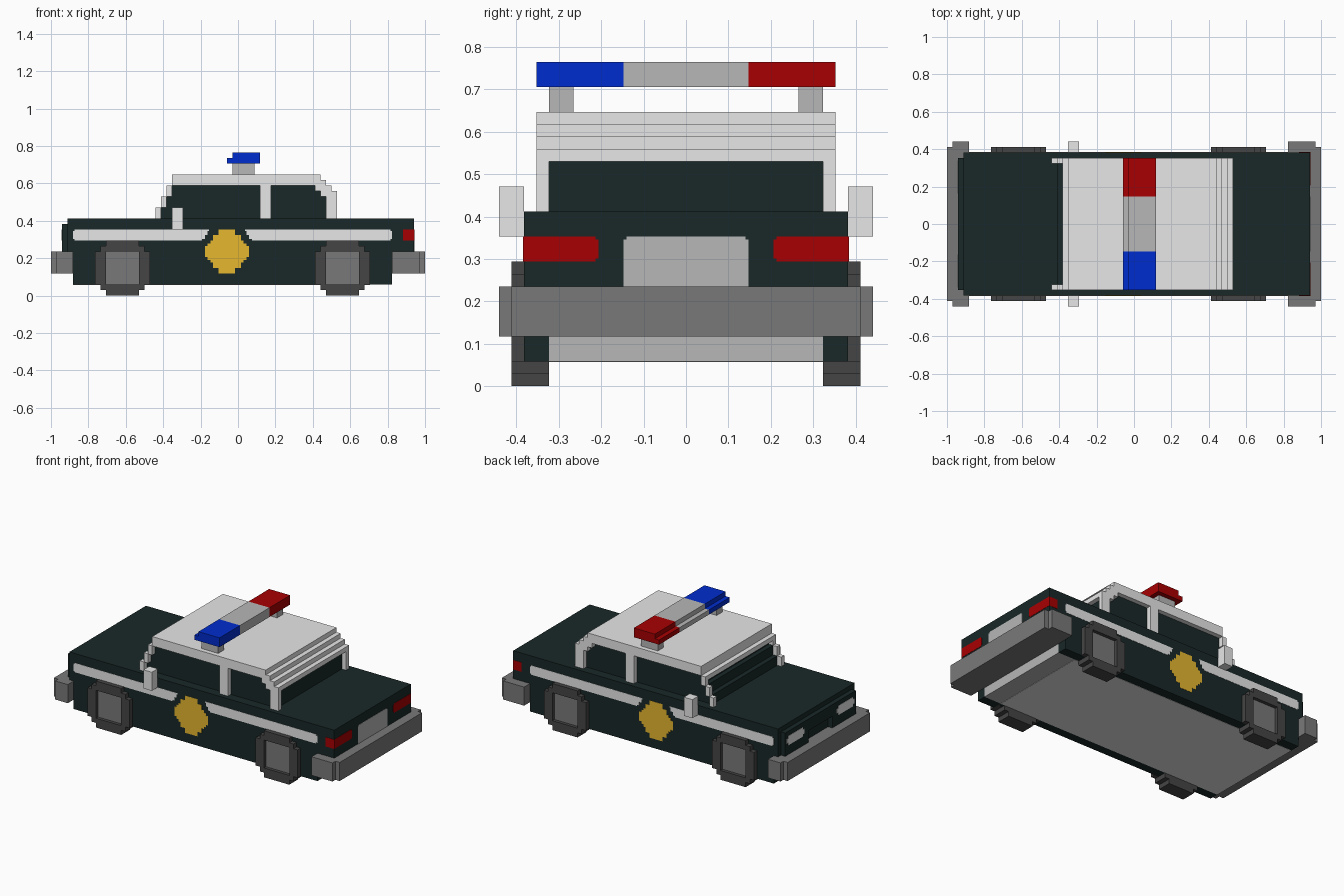
import bpy
import bmesh

cube = bpy.data.objects.get("Cube")
if cube:
    bpy.data.objects.remove(cube, do_unlink=True)

U = 2 / 68      # one block
PAINT = 0.05    # thickness of painted plates, in blocks


def material(name, *rgb):
    lin = [(c / 255 / 12.92) if c < 11 else ((c / 255 + 0.055) / 1.055) ** 2.4 for c in rgb]
    m = bpy.data.materials.new(name)
    m.use_nodes = True
    m.diffuse_color = (*lin, 1)
    bsdf = next(n for n in m.node_tree.nodes if n.type == 'BSDF_PRINCIPLED')
    bsdf.inputs["Base Color"].default_value = (*lin, 1)
    bsdf.inputs["Roughness"].default_value = 0.8
    return m


DARK = material("dark green paint", 25, 39, 39)
WHITE = material("off white paint", 232, 232, 232)
SILVER = material("light grey", 183, 183, 183)
GREY = material("mid grey", 121, 121, 121)
TYRE = material("tyre grey", 69, 69, 69)
RED = material("lamp red", 168, 0, 2)
BLUE = material("lamp blue", 0, 44, 206)
GOLD = material("badge gold", 230, 183, 47)


def blocks(name, mat, boxes, mirror=False):
    """One object from boxes ((x0, x1), (y0, y1), (z0, z1)) in blocks; mirror copies to -y."""
    bm = bmesh.new()
    for xs, ys, zs in boxes:
        sides = [ys, (-ys[1], -ys[0])] if mirror else [ys]
        for y0, y1 in sides:
            lo, hi = (xs[0], y0, zs[0]), (xs[1], y1, zs[1])
            cube = bmesh.ops.create_cube(bm, size=1)
            for v in cube["verts"]:
                v.co = [(h if c > 0 else l) * U for c, l, h in zip(v.co, lo, hi)]
    mesh = bpy.data.meshes.new(name)
    bm.to_mesh(mesh)
    bm.free()
    mesh.materials.append(mat)
    ob = bpy.data.objects.new(name, mesh)
    bpy.context.collection.objects.link(ob)
    return ob


def wide(y):
    return (-y, y)


# Body shell, nose with grille recess, and underbody
blocks("body", DARK, [
    ((-30, 28), wide(13), (4, 8)),
    ((-31, 32), wide(13), (8, 14)),
])
blocks("nose", DARK, [
    ((-32, -31), (4, 12), (8, 13)),
    ((-32, -31), (-12, -4), (8, 13)),
    ((-32, -31), wide(4), (10.5, 13)),
])
blocks("side_skirts", DARK, [((-30, 28), (11, 13), (2, 4))], True)
blocks("underbody", SILVER, [((-30, 28), wide(11), (2, 4))])
blocks("underbody_panel", WHITE, [((-30, 24), wide(11), (2 - PAINT, 2))])

# Bumpers with stepped corners
for name, s, inner in (("front_bumper", -1, 30), ("rear_bumper", 1, 28)):
    blocks(name, GREY, [
        (sorted((s * inner, s * 33)), wide(15), (4, 8)),
        (sorted((s * 33, s * 34)), wide(14), (4, 8)),
    ])

# Cabin roof, stepped down towards the rear
blocks("roof", WHITE, [
    ((-12, 15), wide(12), (21, 22)),
    ((-12, 16), wide(12), (20, 21)),
    ((-13, -12), wide(12), (19, 20)),
    ((14, 17), wide(12), (19, 20)),
    ((15, 18), wide(12), (18, 19)),
])
# Stepped windscreen pillars, door pillars and rear pillars
blocks("pillars", WHITE, [
    ((-15, -14), (11, 12), (14, 16)),
    ((-14, -13), (11, 12), (16, 18)),
    ((-13, -12), (11, 12), (18, 19)),
    ((4, 6), (11, 12), (14, 20)),
    ((16, 18), (11, 12), (14, 18)),
], True)
# Dark glass, set in behind the pillars
blocks("glass", DARK, [
    ((-14, 17), wide(11), (14, 16)),
    ((-13, 17), wide(11), (16, 18)),
    ((-12, 16), wide(11), (18, 20)),
])
blocks("side_mirrors", WHITE, [((-12, -10), (13, 15), (12, 16))], True)

# Roof light bar
blocks("light_bar_supports", SILVER, [((-1, 3), (9, 11), (22, 24))], True)
for name, mat, ys in (("blue_lamp", BLUE, (-12, -5)),
                      ("light_bar_centre", SILVER, wide(5)),
                      ("red_lamp", RED, (5, 12))):
    blocks(name, mat, [((-2, 4), ys, (24, 25)), ((-1, 4), ys, (25, 26))])

# Wheels: stepped tyre ring around a recessed hub
for name, x in (("front", -21), ("rear", 19)):
    ring = []
    for lo, hi, half in ((0, 1, 3), (1, 2, 4), (8, 9, 4), (9, 10, 3)):
        ring.append(((x - half, x + half), (11, 14), (lo, hi)))
    ring += [((x - 5, x - 3), (11, 14), (2, 8)), ((x + 3, x + 5), (11, 14), (2, 8))]
    blocks(name + "_tyres", TYRE, ring, True)
    blocks(name + "_hubs", GREY, [((x - 3, x + 3), (11, 13.3), (2, 8))], True)

# Side stripes, clipped around the badge
skin = (13, 13 + PAINT)
blocks("side_stripes", WHITE, [
    ((-29.75, -6.5), skin, (10, 10.25)),
    ((-30, -6), skin, (10.25, 11)),
    ((-30, -5.5), skin, (11, 11.75)),
    ((-29.75, -5.25), skin, (11.75, 12)),
    ((2.5, 27.75), skin, (10, 10.25)),
    ((2, 28), skin, (10.25, 11)),
    ((1.5, 28), skin, (11, 11.75)),
    ((1.25, 27.75), skin, (11.75, 12)),
], True)

# Diamond door badge in half-block rows
rows = []
for k, half in enumerate((8, 8, 7, 6, 5, 5, 3, 3)):
    for z in (8 + k / 2, 7.5 - k / 2):
        rows.append(((-2 - half / 2, -2 + half / 2), skin, (z, z + 0.5)))
blocks("door_badges", GOLD, rows, True)

# Headlights on the nose
face = (-32 - PAINT, -32)
blocks("headlights", WHITE, [
    (face, (6, 11), (10, 10.5)),
    (face, (5.5, 11.5), (10.5, 11.5)),
    (face, (6, 11), (11.5, 12)),
], True)

# Tail lights wrapping round the corners, and the rear plate
back = (32, 32 + PAINT)
blocks("tail_lights", RED, [
    (back, (7.25, 13), (10, 10.25)),
    (back, (7, 13), (10.25, 11.75)),
    (back, (7.25, 13), (11.75, 12)),
    ((30, 32 + PAINT), skin, (10, 12)),
], True)
blocks("rear_plate", SILVER, [
    (back, wide(5), (8, 11.75)),
    (back, wide(4.75), (11.75, 12)),
])
